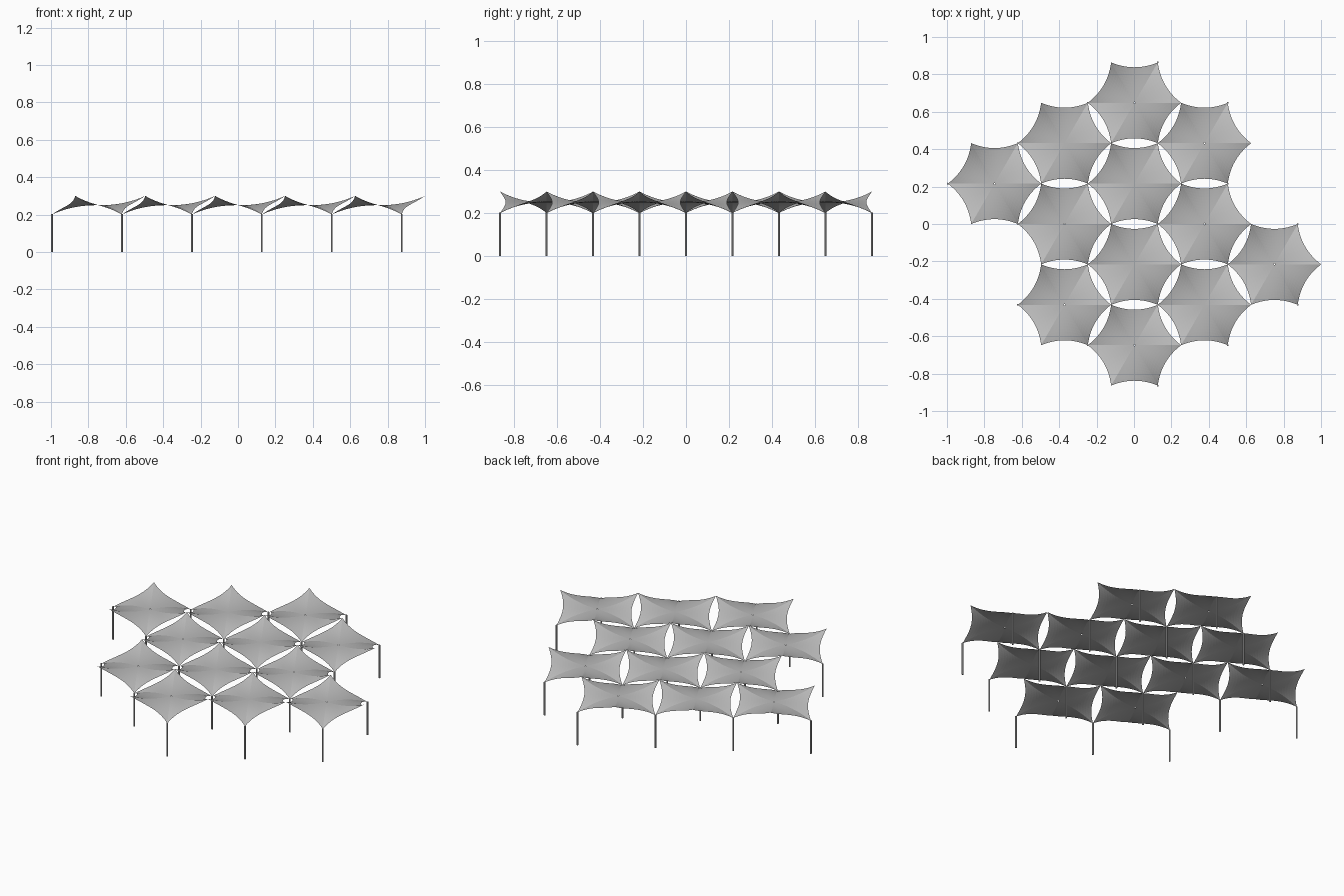
import bpy, bmesh, math
from mathutils import Vector

if "Cube" in bpy.data.objects:
    bpy.data.objects.remove(bpy.data.objects["Cube"], do_unlink=True)

R = 0.2494            # corner radius of one hexagonal canopy
SAG = 0.026           # inward curve of each edge
MID, RISE = 0.25, 0.05
POST_R = 0.005
STEPS, RINGS = 14, 12
SHIFT = Vector((POST_R / 2, 0, 0))

# Canopy grid cells (column, half row); vented ones have a tiny centre hole
VENTED = [(0, 3), (1, 2), (-2, 1), (-1, 0), (1, 0), (2, -1), (-1, -2), (0, -3)]
CLOSED = [(-1, 2), (0, 1), (0, -1), (1, -2)]

grey = bpy.data.materials.new("membrane grey")
grey.use_nodes = True
grey.diffuse_color = (0.5, 0.5, 0.5, 1)
grey.node_tree.nodes["Principled BSDF"].inputs["Base Color"].default_value = (0.5, 0.5, 0.5, 1)


def corner(k):
    a = math.radians(60 * k)
    return Vector((R * math.cos(a), R * math.sin(a), 0))


def cell_centre(cell):
    return Vector((1.5 * R * cell[0], R * math.sqrt(3) / 2 * cell[1], 0)) + SHIFT


def rim_points():
    """Scalloped outline, even corners high and odd corners low."""
    pts = []
    for k in range(6):
        a, b = corner(k), corner(k + 1)
        inward = -(a + b).normalized()
        for i in range(STEPS):
            t = i / STEPS
            d = (1 - 2 * t) * (1 if k % 2 == 0 else -1)
            p = a.lerp(b, t) + inward * SAG * 4 * t * (1 - t)
            p.z = RISE * d * (0.75 + 0.25 * d * d)
            pts.append(p)
    return pts


def add_object(name, bm):
    mesh = bpy.data.meshes.new(name)
    bm.to_mesh(mesh)
    bm.free()
    mesh.materials.append(grey)
    ob = bpy.data.objects.new(name, mesh)
    bpy.context.collection.objects.link(ob)
    return ob


def canopy_mesh(vented):
    """Three-cornered saddle membrane built as concentric rings."""
    bm = bmesh.new()
    rim = rim_points()
    n = len(rim)
    rings = []
    for r in range(RINGS + 1):
        s = 0.02 + 0.98 * r / RINGS
        rings.append([bm.verts.new((p.x * s, p.y * s, MID + p.z * s ** 2.3)) for p in rim])
    for inner, outer in zip(rings, rings[1:]):
        for i in range(n):
            j = (i + 1) % n
            bm.faces.new((inner[i], outer[i], outer[j], inner[j]))
    if not vented:
        bm.faces.new(rings[0])
    return bm


# Canopies
for cells, vented in ((VENTED, True), (CLOSED, False)):
    for cell in cells:
        ob = add_object("canopy", canopy_mesh(vented))
        ob.location = cell_centre(cell)

# Posts, one under each low corner, shared between neighbours
nodes = {}
for cell in VENTED + CLOSED:
    for k in (1, 3, 5):
        p = cell_centre(cell) + corner(k)
        nodes[(round(p.x, 2), round(p.y, 2))] = p
height = MID - RISE + 0.002
for p in nodes.values():
    bm = bmesh.new()
    bmesh.ops.create_cone(bm, cap_ends=True, segments=8, radius1=POST_R,
                          radius2=POST_R, depth=height)
    ob = add_object("post", bm)
    ob.location = (p.x, p.y, height / 2)
